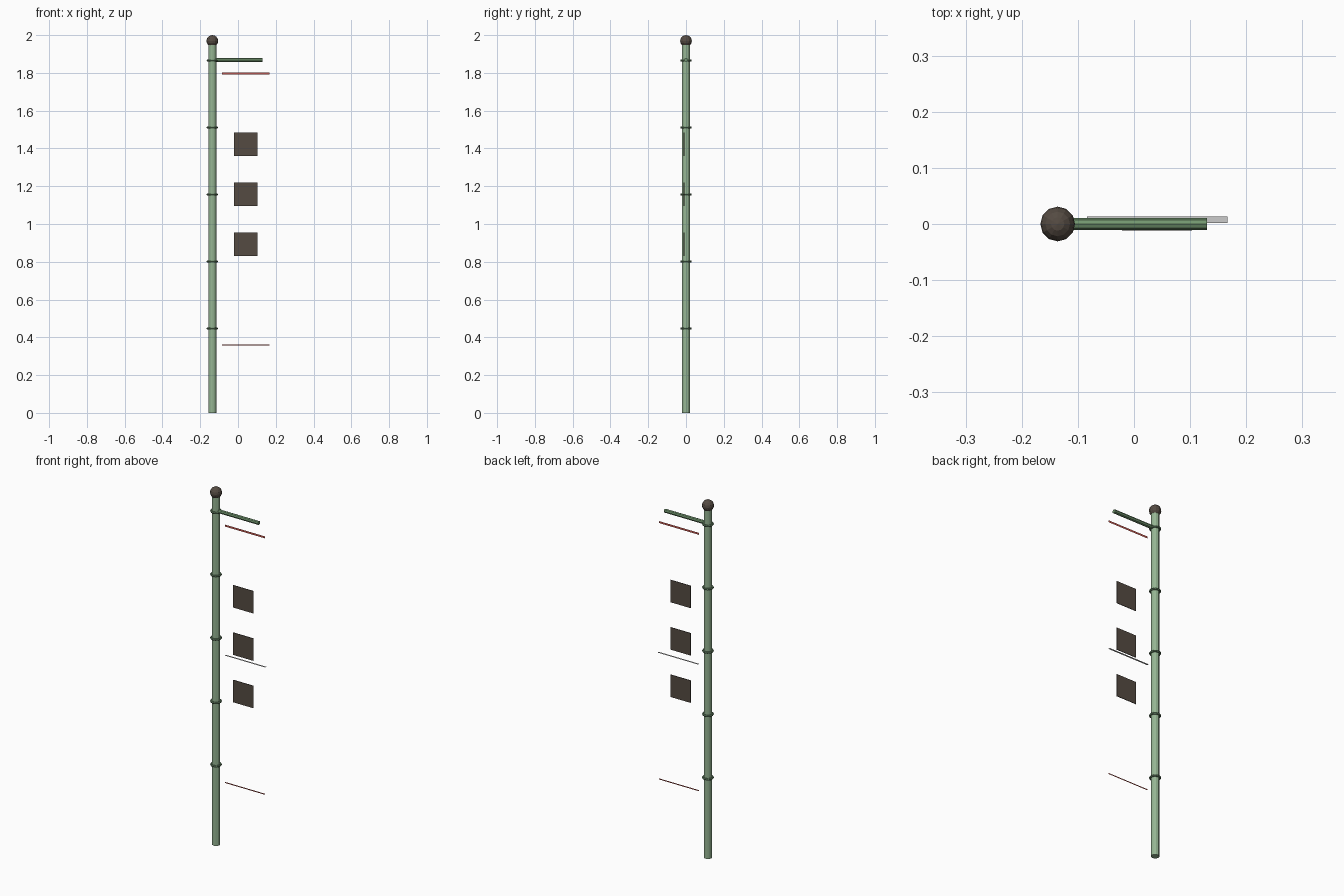
import bpy, math

if "Cube" in bpy.data.objects:
    bpy.data.objects.remove(bpy.data.objects["Cube"])

POLE_X = -0.136


def material(name, rgb):
    m = bpy.data.materials.new(name)
    m.diffuse_color = (*rgb, 1)
    m.use_nodes = True
    m.node_tree.nodes["Principled BSDF"].inputs["Base Color"].default_value = m.diffuse_color
    return m


GREEN = material("bamboo_green", (0.30, 0.46, 0.29))
DARK_GREEN = material("node_green", (0.13, 0.23, 0.13))
ARM_GREEN = material("arm_green", (0.17, 0.31, 0.16))
BROWN = material("dark_brown", (0.09, 0.07, 0.055))
RED = material("banner_red", (0.60, 0.10, 0.08))


def finish(name, mat=None):
    ob = bpy.context.object
    ob.name = name
    if mat:
        ob.data.materials.append(mat)
    return ob


def sheet(name, center, size, mat=None, upright=True):
    """Flat rectangle, upright (facing front) or lying flat."""
    hx, hv = size[0] / 2, size[1] / 2
    corners = [(-hx, -hv), (hx, -hv), (hx, hv), (-hx, hv)]
    verts = [(a, 0, b) if upright else (a, b, 0) for a, b in corners]
    me = bpy.data.meshes.new(name)
    me.from_pydata(verts, [], [(0, 1, 2, 3)])
    ob = bpy.data.objects.new(name, me)
    ob.location = center
    bpy.context.collection.objects.link(ob)
    if mat:
        me.materials.append(mat)
    return ob


# Bamboo pole
bpy.ops.mesh.primitive_cylinder_add(vertices=12, radius=0.021, depth=1.955,
                                    location=(POLE_X, 0, 0.9775))
finish("pole", GREEN)

# Bamboo node rings
for i in range(5):
    bpy.ops.mesh.primitive_torus_add(major_segments=12, minor_segments=6,
                                     major_radius=0.025, minor_radius=0.0055,
                                     location=(POLE_X, 0, 0.447 + 0.3545 * i))
    finish(f"node_ring_{i + 1}", DARK_GREEN)

# Ball finial
bpy.ops.mesh.primitive_uv_sphere_add(segments=12, ring_count=8, radius=0.031,
                                     location=(POLE_X, 0, 1.969))
finish("finial_ball", BROWN)

# Cross arm
bpy.ops.mesh.primitive_cylinder_add(vertices=8, radius=0.0105, depth=0.266,
                                    location=(-0.003, 0, 1.868),
                                    rotation=(0, math.pi / 2, 0))
finish("cross_arm", ARM_GREEN)

# Banner hems and middle strip
sheet("top_hem", (0.0415, 0.003, 1.796), (0.25, 0.011), RED)
sheet("bottom_hem", (0.0415, 0.003, 0.359), (0.25, 0.006), RED)
sheet("middle_strip", (0.0415, 0.0075, 1.069), (0.25, 0.011), upright=False)

# Emblem squares
for i, z in enumerate((0.892, 1.157, 1.422)):
    bpy.ops.mesh.primitive_cube_add(size=1, location=(0.041, -0.0105, z))
    bpy.context.object.scale = (0.125, 0.003, 0.125)
    finish(f"square_panel_{i + 1}", BROWN)
